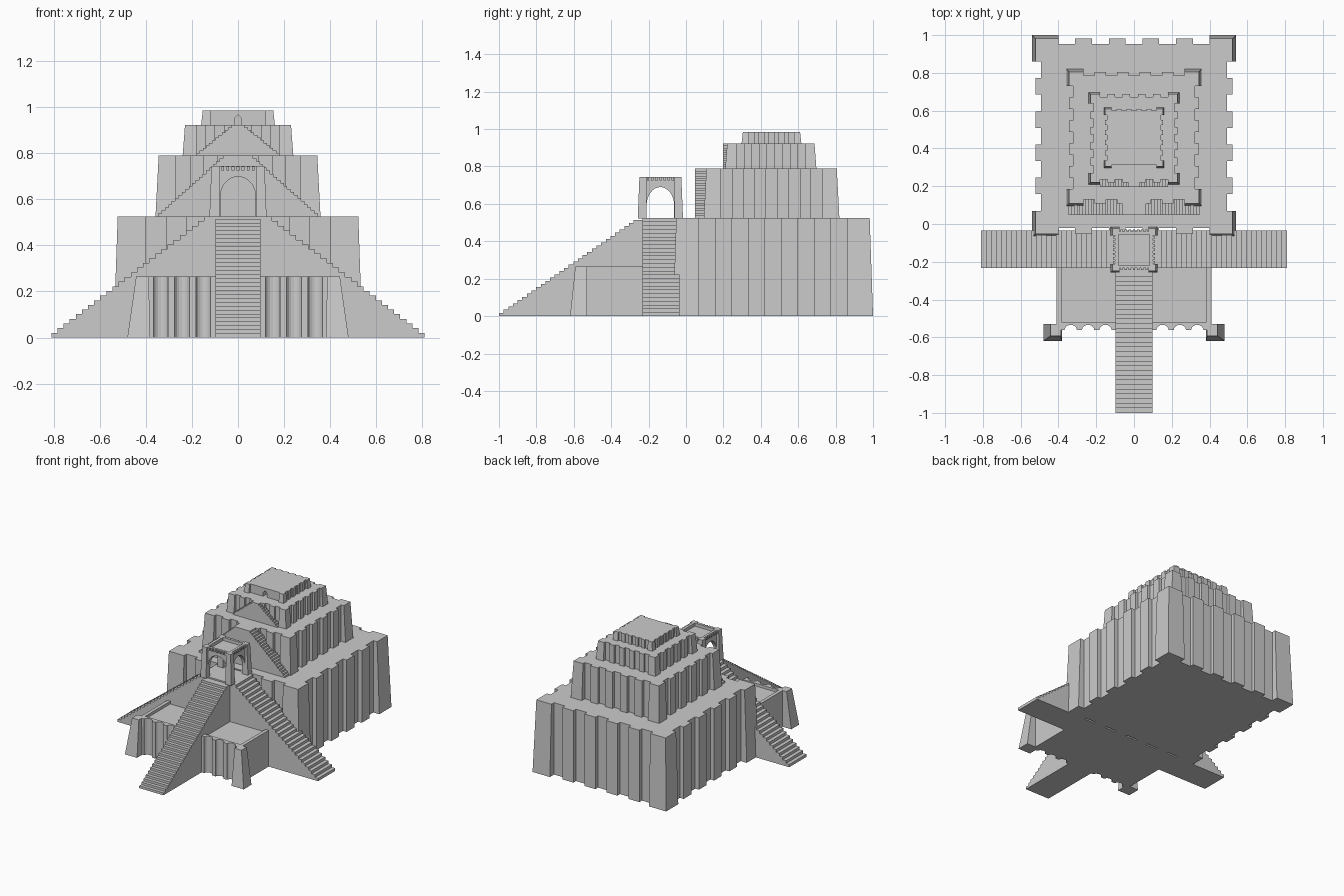
import bpy, bmesh, math
from mathutils import Vector

if "Cube" in bpy.data.objects:
    bpy.data.objects.remove(bpy.data.objects["Cube"])


def loft(name, bottom, top):
    """Closed solid between two matching rings of 3D points."""
    bm = bmesh.new()
    lo = [bm.verts.new(p) for p in bottom]
    hi = [bm.verts.new(p) for p in top]
    n = len(lo)
    bm.faces.new(lo[::-1])
    bm.faces.new(hi)
    for i in range(n):
        j = (i + 1) % n
        bm.faces.new((lo[i], lo[j], hi[j], hi[i]))
    bmesh.ops.recalc_face_normals(bm, faces=bm.faces[:])
    me = bpy.data.meshes.new(name)
    bm.to_mesh(me)
    bm.free()
    ob = bpy.data.objects.new(name, me)
    bpy.context.collection.objects.link(ob)
    return ob


def box(name, x0, x1, y0, y1, z0, z1):
    ring = [(x0, y0), (x1, y0), (x1, y1), (x0, y1)]
    return loft(name, [(x, y, z0) for x, y in ring], [(x, y, z1) for x, y in ring])


def extrude_y(name, prof, y0, y1):
    return loft(name, [(x, y0, z) for x, z in prof], [(x, y1, z) for x, z in prof])


def extrude_x(name, prof, x0, x1):
    return loft(name, [(x0, y, z) for y, z in prof], [(x1, y, z) for y, z in prof])


def cut(ob, cutters):
    for c in cutters:
        m = ob.modifiers.new("cut", 'BOOLEAN')
        m.operation, m.solver, m.object = 'DIFFERENCE', 'EXACT', c
    dg = bpy.context.evaluated_depsgraph_get()
    dg.update()
    me = bpy.data.meshes.new_from_object(ob.evaluated_get(dg))
    ob.modifiers.clear()
    ob.data = me
    for c in cutters:
        bpy.data.objects.remove(c)


def tier(name, hx, y0, y1, z0, z1, corner, inset, batter, teeth):
    """Block with battered corner piers and upright buttresses; teeth = count on front, right, back, left."""
    cy, hy = (y0 + y1) / 2, (y1 - y0) / 2
    lo, hi = [], []
    for k in range(4):
        a = math.radians(90 * k)
        t, o = Vector((math.cos(a), math.sin(a), 0)), Vector((math.sin(a), -math.cos(a), 0))
        half, dist = (hx, hy) if k % 2 == 0 else (hy, hx)
        e, face, wall = half - corner, dist - batter, dist - inset

        def add(u, d, ub=None, db=None):
            c = Vector((0, cy, 0))
            hi.append(c + t * u + o * d + Vector((0, 0, z1)))
            lo.append(c + t * (u if ub is None else ub) + o * (d if db is None else db) + Vector((0, 0, z0)))

        add(-half + batter, face, -half, dist)
        add(-e, face, None, dist)
        add(-e, wall)
        n = teeth[k]
        w = 2 * e / (2 * n + 1)
        for i in range(n):
            s = -e + w * (2 * i + 1)
            for u, d in ((s, wall), (s, face), (s + w, face), (s + w, wall)):
                add(u, d)
        add(e, wall)
        add(e, face, None, dist)
    return loft(name, lo, hi)


def steps(a, b, z0, z1, n):
    """Stepped profile climbing from (a, z0) to (b, z1)."""
    pts = [(a, z0)]
    for i in range(n):
        z = z0 + (z1 - z0) * (i + 1) / n
        pts += [(a + (b - a) * i / n, z), (a + (b - a) * (i + 1) / n, z)]
    return pts


def double_steps(a, b, z0, z1, n):
    p = steps(-a, -b, z0, z1, n)[1:]
    p[0:0] = [(-a, z0)]
    return p + [(-x, z) for x, z in reversed(p)]


# stacked temple tiers
tier("tier_1", 0.54, -0.07, 1.0, 0, 0.525, 0.14, 0.048, 0.018, (4, 4, 4, 4))
tier("tier_2", 0.358, 0.095, 0.82, 0.525, 0.79, 0.09, 0.035, 0.014, (4, 4, 4, 4))
tier("tier_3", 0.24, 0.21, 0.697, 0.79, 0.922, 0.06, 0.025, 0.01, (4, 4, 4, 4))
shrine = tier("top_shrine", 0.16, 0.297, 0.617, 0.922, 0.985, 0.04, 0.016, 0.007, (0, 4, 4, 4))
door = [(-0.016, 0.91), (0.016, 0.91), (0.016, 0.95), (0, 0.967), (-0.016, 0.95)]
cut(shrine, [extrude_y("door_cutter", door, 0.25, 0.345)])

# stairways
extrude_x("front_stair", steps(-1.0, -0.255, 0, 0.515, 30) + [(-0.1, 0.515), (-0.1, 0)], -0.098, 0.098)
extrude_y("side_stairs", double_steps(0.81, 0.12, 0, 0.525, 26), -0.232, -0.035)
extrude_y("tier_2_stairs", double_steps(0.347, 0.05, 0.525, 0.79, 20), 0.047, 0.135)
extrude_y("tier_3_stairs", double_steps(0.18, 0.015, 0.79, 0.922, 12), 0.197, 0.24)


# arched gatehouse, open on four sides, with a sunken roof
def arch(c, r, spring, rise):
    pts = [(c - r, 0.5), (c + r, 0.5)]
    for i in range(17):
        a = math.pi * i / 16
        pts.append((c + r * math.cos(a), spring + rise * math.sin(a)))
    return pts


GY = -0.137
gate = tier("gatehouse", 0.124, -0.258, -0.016, 0.522, 0.745, 0.046, 0.024, 0.009, (0, 0, 0, 0))
cut(gate, [extrude_y("arch_cutter_y", arch(0, 0.077, 0.61, 0.088), -0.4, 0.1),
           extrude_x("arch_cutter_x", arch(GY, 0.074, 0.59, 0.1), -0.3, 0.3),
           box("roof_cutter", -0.082, 0.082, GY - 0.082, GY + 0.082, 0.722, 0.8)])

# small dentils under the gatehouse rim
for i in range(7):
    u = -0.066 + 0.022 * i
    for s in (-1, 1):
        ya, yb = sorted((GY + s * 0.09, GY + s * 0.107))
        box("gate_dentil", u - 0.006, u + 0.006, ya, yb, 0.725, 0.743)
        xa, xb = sorted((s * 0.09, s * 0.11))
        box("gate_dentil", xa, xb, GY + u - 0.006, GY + u + 0.006, 0.725, 0.743)

# front terrace with half-round wall niches and a sunken floor
front = [(-0.41, -0.15), (-0.41, -0.56)]
for c in (-0.335, -0.243, -0.151, 0.151, 0.243, 0.335):
    for i in range(9):
        a = math.pi * (1 - i / 8)
        front.append((c + 0.032 * math.cos(a), -0.56 + 0.026 * math.sin(a)))
front += [(0.41, -0.56), (0.41, -0.15)]
terrace = loft("front_terrace", [(x, y, 0) for x, y in front], [(x, y, 0.265) for x, y in front])
cut(terrace, [box("floor_cutter", -0.385, 0.385, -0.52, -0.1, 0.245, 0.4)])

# battered corner piers of the terrace
for s in (-1, 1):
    lo = [(0.382, -0.62), (0.48, -0.62), (0.48, -0.53), (0.382, -0.53)]
    hi = [(0.387, -0.592), (0.442, -0.592), (0.442, -0.53), (0.387, -0.53)]
    loft("terrace_pier", [(s * x, y, 0) for x, y in lo], [(s * x, y, 0.265) for x, y in hi])
